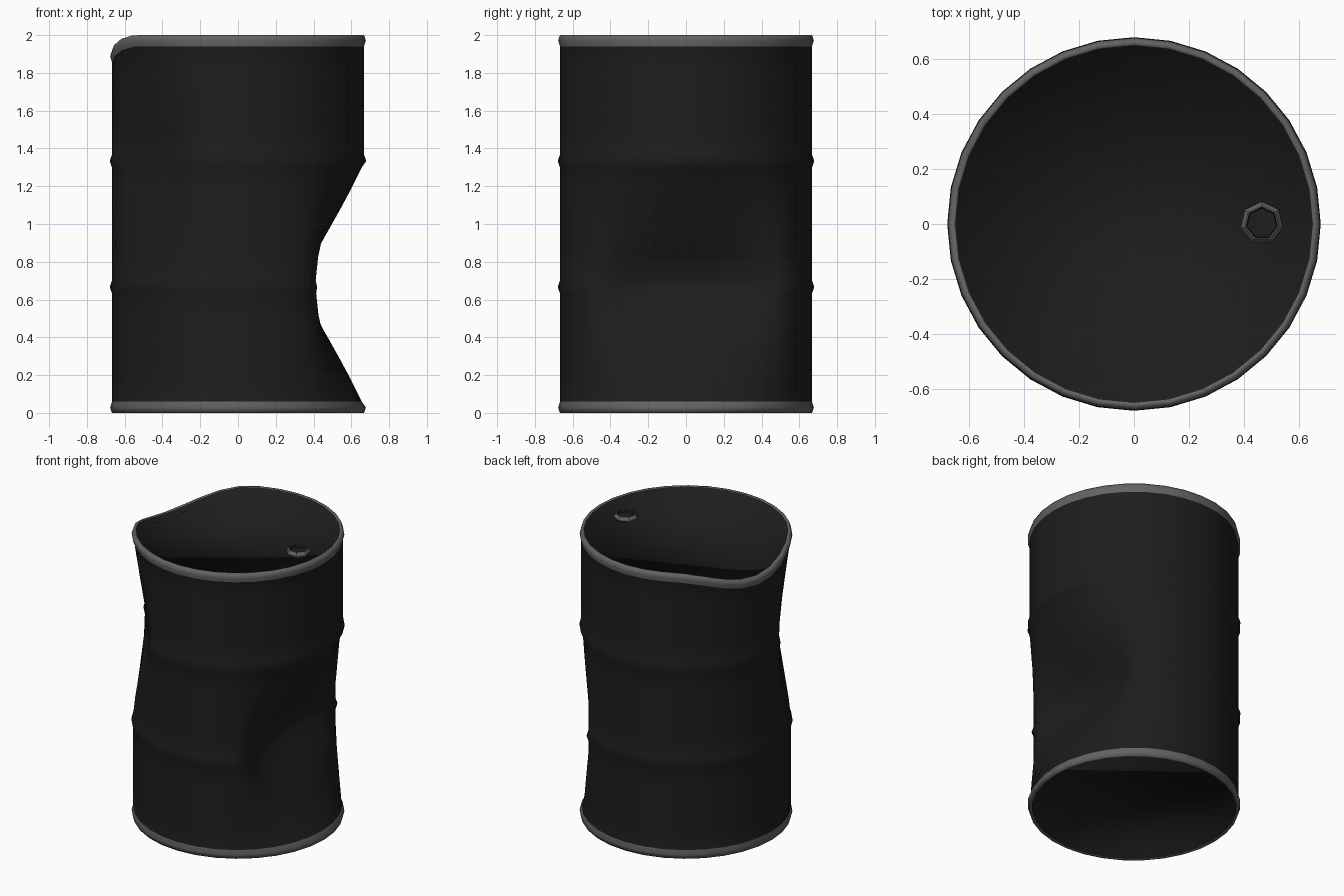
import bpy, bmesh, math
from math import cos, sin, pi, radians

cube = bpy.data.objects.get("Cube")
if cube:
    bpy.data.objects.remove(cube, do_unlink=True)

SIDES, R = 32, 0.667


def material(name, rgb):
    m = bpy.data.materials.new(name)
    m.use_nodes = True
    m.diffuse_color = (*rgb, 1)
    bsdf = next(n for n in m.node_tree.nodes if n.type == 'BSDF_PRINCIPLED')
    bsdf.inputs["Base Color"].default_value = (*rgb, 1)
    return m


black = material("black_paint", (0.0125, 0.0125, 0.0125))
grey = material("grey_metal", (0.125, 0.125, 0.125))


def lathe(name, profile, bands, sides, warp=None, start=0.0):
    """Spin (radius, z) points; bands gives a material index per strip; ends are capped."""
    bm = bmesh.new()
    rings = []
    for r, z in profile:
        ring = []
        for i in range(sides):
            a = start + 2 * pi * i / sides
            co = (r * cos(a), r * sin(a), z)
            ring.append(bm.verts.new(warp(a, co) if warp else co))
        rings.append(ring)
    for k in range(len(rings) - 1):
        for i in range(sides):
            j = (i + 1) % sides
            f = bm.faces.new((rings[k][i], rings[k][j], rings[k + 1][j], rings[k + 1][i]))
            f.material_index = bands[k]
    bm.faces.new(rings[0][::-1])
    bm.faces.new(rings[-1])
    for f in bm.faces:
        f.smooth = True
    mesh = bpy.data.meshes.new(name)
    bm.to_mesh(mesh)
    bm.free()
    for m in (black, grey):
        mesh.materials.append(m)
    ob = bpy.data.objects.new(name, mesh)
    bpy.context.collection.objects.link(ob)
    return ob


# Dents: direction, flattened distance, extra hollow, middle height, half height
DENTS = [(0, 0.43, 0.12, 0.68, 0.65), (radians(218), 0.578, 0.01, 1.34, 0.62)]


def damage(a, co):
    x, y, z = co
    top = min(max((z - 1.4) / 0.5, 0), 1)
    # bent-down top rim
    off = abs(a - radians(167)) / radians(50)
    dip = 0.1 * cos(off * pi / 2) ** 2 * top if off < 1 else 0
    # side dents, deepest at their middle
    for ang, flat, hollow, mid, half in DENTS:
        t = abs(z - mid) / half
        reach = R * cos(a - ang) - flat
        if t < 1 and reach > 0:
            push = reach * (1 + hollow / (R - flat)) * (1 - t) ** 1.1
            x -= push * cos(ang)
            y -= push * sin(ang)
    return x, y, z - dip


# Drum profile: bottom rim, wall with two ribs, top rim
rim = [(0.645, 0.04), (0.649, 0.0), (0.668, 0.0), (0.677, 0.03), (R, 0.06)]
wall = []
for lo, hi in ((0.06, 0.632), (0.702, 1.298), (1.368, 1.94)):
    wall += [(R, lo + (hi - lo) * i / 5) for i in range(6)]
    if hi < 1.9:
        wall.append((0.679, hi + 0.035))
profile = rim + wall[1:-1] + [(r, 2 - z) for r, z in reversed(rim)]
n = len(rim) - 1
metal = [0] + [1] * (n - 1)
bands = metal + [0] * (len(profile) - 1 - 2 * n) + metal[::-1]
drum = lathe("drum_body", profile, bands, SIDES, damage)

# Filler cap: faceted collar with a dark sunken centre
cap = lathe("filler_cap",
            [(0.066, 1.95), (0.079, 1.97), (0.064, 1.992), (0.059, 1.992), (0.055, 1.975)],
            [1, 1, 1, 0], 7, start=pi / 2)
cap.location = (0.465, 0.003, 0)

bpy.ops.object.select_all(action='DESELECT')
cap.select_set(True)
bpy.context.view_layer.objects.active = cap
bpy.ops.object.shade_smooth_by_angle(angle=radians(35))
